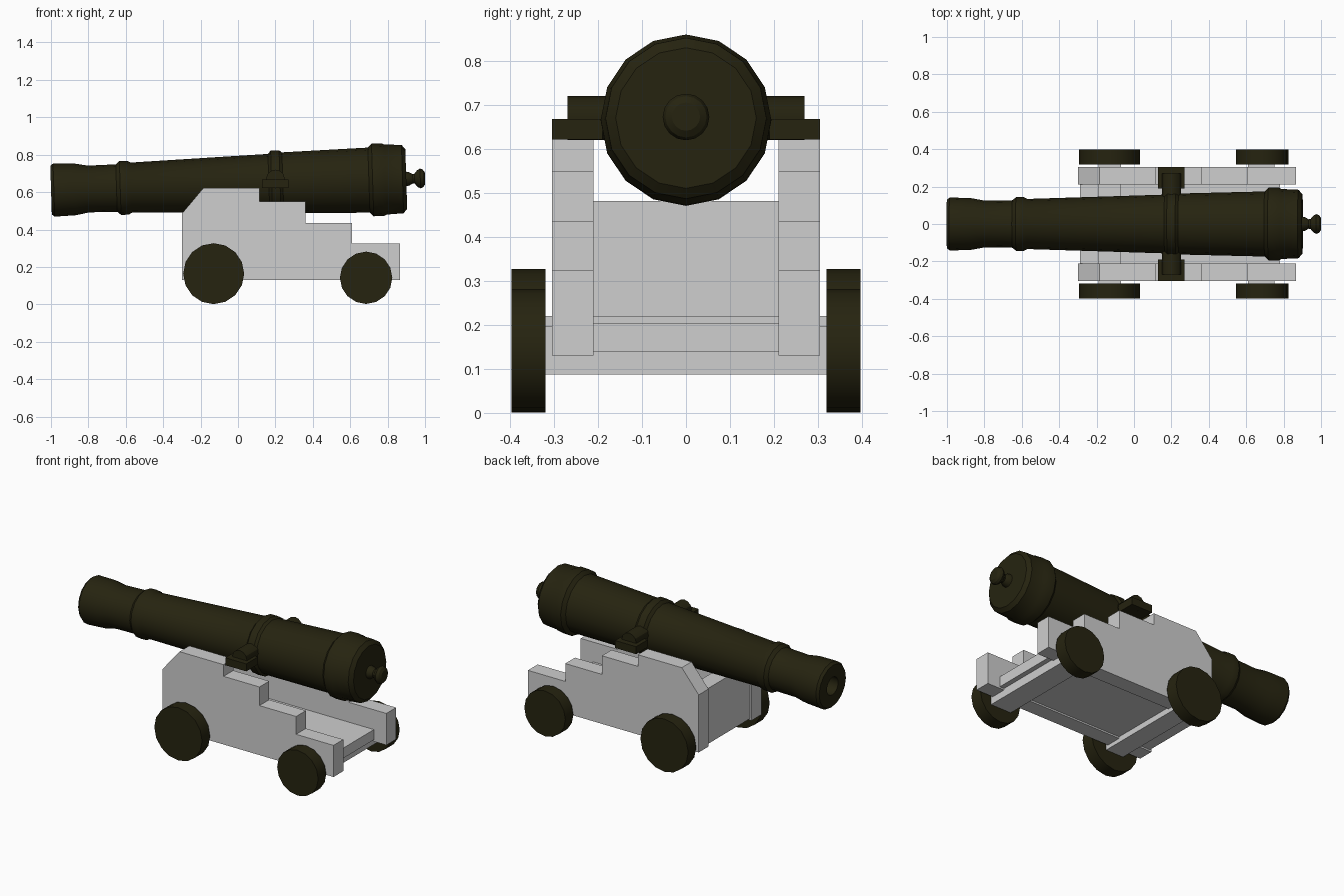
import bpy, bmesh, math
from mathutils import Matrix, Vector

cube = bpy.data.objects.get("Cube")
if cube:
    bpy.data.objects.remove(cube, do_unlink=True)


def material(name, rgb):
    m = bpy.data.materials.new(name)
    m.use_nodes = True
    m.diffuse_color = (*rgb, 1)
    m.node_tree.nodes["Principled BSDF"].inputs["Base Color"].default_value = (*rgb, 1)
    return m


iron = material("dark iron", (0.019, 0.017, 0.005))
timber = material("pale grey timber", (0.62, 0.62, 0.62))


def finish(name, bm, mat, smooth=False):
    bmesh.ops.recalc_face_normals(bm, faces=bm.faces)
    mesh = bpy.data.meshes.new(name)
    bm.to_mesh(mesh)
    bm.free()
    mesh.materials.append(mat)
    ob = bpy.data.objects.new(name, mesh)
    bpy.context.collection.objects.link(ob)
    if smooth:
        bpy.ops.object.select_all(action='DESELECT')
        ob.select_set(True)
        bpy.context.view_layer.objects.active = ob
        bpy.ops.object.shade_smooth_by_angle(angle=math.radians(30))
    return ob


def prism(name, outline, y0, y1, mat):
    """Extrude an x-z outline from y0 to y1."""
    bm = bmesh.new()
    face = bm.faces.new([bm.verts.new((x, y0, z)) for x, z in outline])
    ext = bmesh.ops.extrude_face_region(bm, geom=[face])["geom"]
    bmesh.ops.translate(bm, vec=(0, y1 - y0, 0),
                        verts=[v for v in ext if isinstance(v, bmesh.types.BMVert)])
    return finish(name, bm, mat)


def box(name, x0, x1, y0, y1, z0, z1, mat):
    return prism(name, [(x0, z0), (x1, z0), (x1, z1), (x0, z1)], y0, y1, mat)


def disc(name, x, y, z, radius, width, sides, mat):
    """Cylinder with its axis along y."""
    bm = bmesh.new()
    bmesh.ops.create_cone(bm, cap_ends=True, segments=sides, radius1=radius,
                          radius2=radius, depth=width,
                          matrix=Matrix.Translation((x, y, z)) @ Matrix.Rotation(math.pi / 2, 4, 'X'))
    return finish(name, bm, mat, smooth=True)


def lathe(name, profile, sides, mat):
    """Spin an (x, radius) profile around the x axis."""
    bm = bmesh.new()
    verts = [bm.verts.new((x, 0, r)) for x, r in profile]
    edges = [bm.edges.new(pair) for pair in zip(verts, verts[1:])]
    bmesh.ops.spin(bm, geom=verts + edges, cent=(0, 0, 0), axis=(1, 0, 0),
                   angle=math.tau, steps=sides)
    bmesh.ops.remove_doubles(bm, verts=bm.verts, dist=0.0005)
    return finish(name, bm, mat, smooth=True)


# Barrel with bore, muzzle swell and reinforcing rings, and the rear knob
barrel = lathe("barrel", [
    (-0.7, 0), (-0.7, 0.055), (-1, 0.055), (-1, 0.13), (-0.985, 0.142),
    (-0.87, 0.138), (-0.8, 0.125), (-0.65, 0.127), (-0.63, 0.144),
    (-0.59, 0.144), (-0.57, 0.134), (0.165, 0.157), (0.18, 0.174),
    (0.225, 0.174), (0.24, 0.163), (0.7, 0.174), (0.72, 0.194),
    (0.775, 0.194), (0.79, 0.187), (0.88, 0.183), (0.9, 0.16), (0.9, 0)], 16, iron)
knob = lathe("breech_knob", [
    (0.895, 0.04), (0.915, 0.036), (0.935, 0.025), (0.945, 0.027),
    (0.96, 0.045), (0.975, 0.053), (0.99, 0.047), (1, 0.032), (1, 0)], 16, iron)
for part in (barrel, knob):
    part.location.z = 0.642
    part.rotation_euler.y = -math.atan(0.0316)

# Cross pin that carries the barrel
disc("trunnion", 0.2, 0, 0.67, 0.05, 0.54, 12, iron)

# Stepped side cheeks
cheek = [(-0.3, 0.13), (0.865, 0.13), (0.865, 0.325), (0.61, 0.325),
         (0.61, 0.435), (0.36, 0.435), (0.36, 0.55), (0.115, 0.55),
         (0.115, 0.622), (-0.185, 0.622), (-0.3, 0.485)]

for side, s in (("left", 1), ("right", -1)):
    prism(f"cheek_{side}", cheek, s * 0.21, s * 0.305, timber)
    box(f"trunnion_clamp_{side}", 0.127, 0.27, s * 0.19, s * 0.305, 0.622, 0.668, iron)
    disc(f"front_wheel_{side}", -0.13, s * 0.358, 0.164, 0.163, 0.078, 16, iron)
    disc(f"rear_wheel_{side}", 0.685, s * 0.358, 0.142, 0.14, 0.078, 16, iron)

# Cross members
box("front_transom", -0.29, -0.19, -0.21, 0.21, 0.14, 0.482, timber)
box("floor", -0.19, 0.78, -0.21, 0.21, 0.14, 0.203, timber)
box("front_axle", -0.19, -0.07, -0.325, 0.325, 0.105, 0.22, timber)
box("rear_axle", 0.61, 0.75, -0.325, 0.325, 0.087, 0.197, timber)
